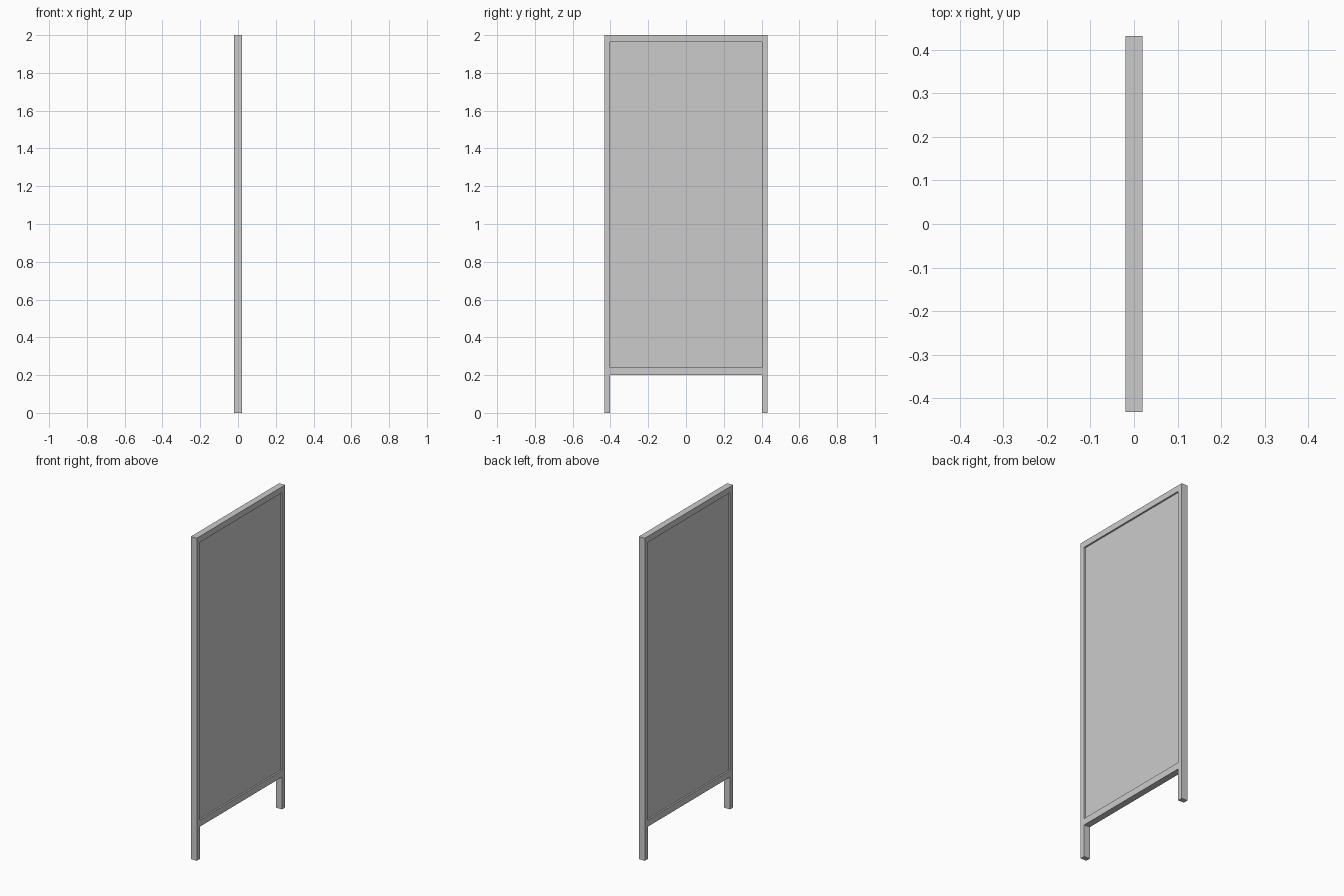
import bpy

if "Cube" in bpy.data.objects:
    bpy.data.objects.remove(bpy.data.objects["Cube"])

HALF_W, HALF_D = 0.432, 0.02      # outer half width and half depth
INNER = 0.402                     # inner edge of the stiles
RAIL_BOTTOM, PANEL_BOTTOM, PANEL_TOP, TOP = 0.2, 0.241, 1.963, 2.0


def prism(name, profile, half_depth):
    """Extrude a (y, z) outline along x."""
    n = len(profile)
    verts = [(x, y, z) for x in (-half_depth, half_depth) for y, z in profile]
    faces = [tuple(reversed(range(n))), tuple(range(n, 2 * n))]
    faces += [(i, (i + 1) % n, (i + 1) % n + n, i + n) for i in range(n)]
    mesh = bpy.data.meshes.new(name)
    mesh.from_pydata(verts, [], faces)
    obj = bpy.data.objects.new(name, mesh)
    bpy.context.collection.objects.link(obj)
    return obj


def rect(y0, y1, z0, z1):
    return [(y0, z0), (y1, z0), (y1, z1), (y0, z1)]


# One-piece frame: outline with two legs, opening cut out of the middle
frame = prism("frame", [(-HALF_W, 0), (-INNER, 0), (-INNER, RAIL_BOTTOM),
                        (INNER, RAIL_BOTTOM), (INNER, 0), (HALF_W, 0),
                        (HALF_W, TOP), (-HALF_W, TOP)], HALF_D)
cutter = prism("opening_cutter", rect(-INNER, INNER, PANEL_BOTTOM, PANEL_TOP), 0.1)
cutter.hide_render = True
cutter.hide_viewport = True
cut = frame.modifiers.new("opening", 'BOOLEAN')
cut.operation = 'DIFFERENCE'
cut.solver = 'EXACT'
cut.object = cutter

# Thin board recessed on both sides of the frame
prism("panel", rect(-INNER, INNER, PANEL_BOTTOM, PANEL_TOP), 0.01)
